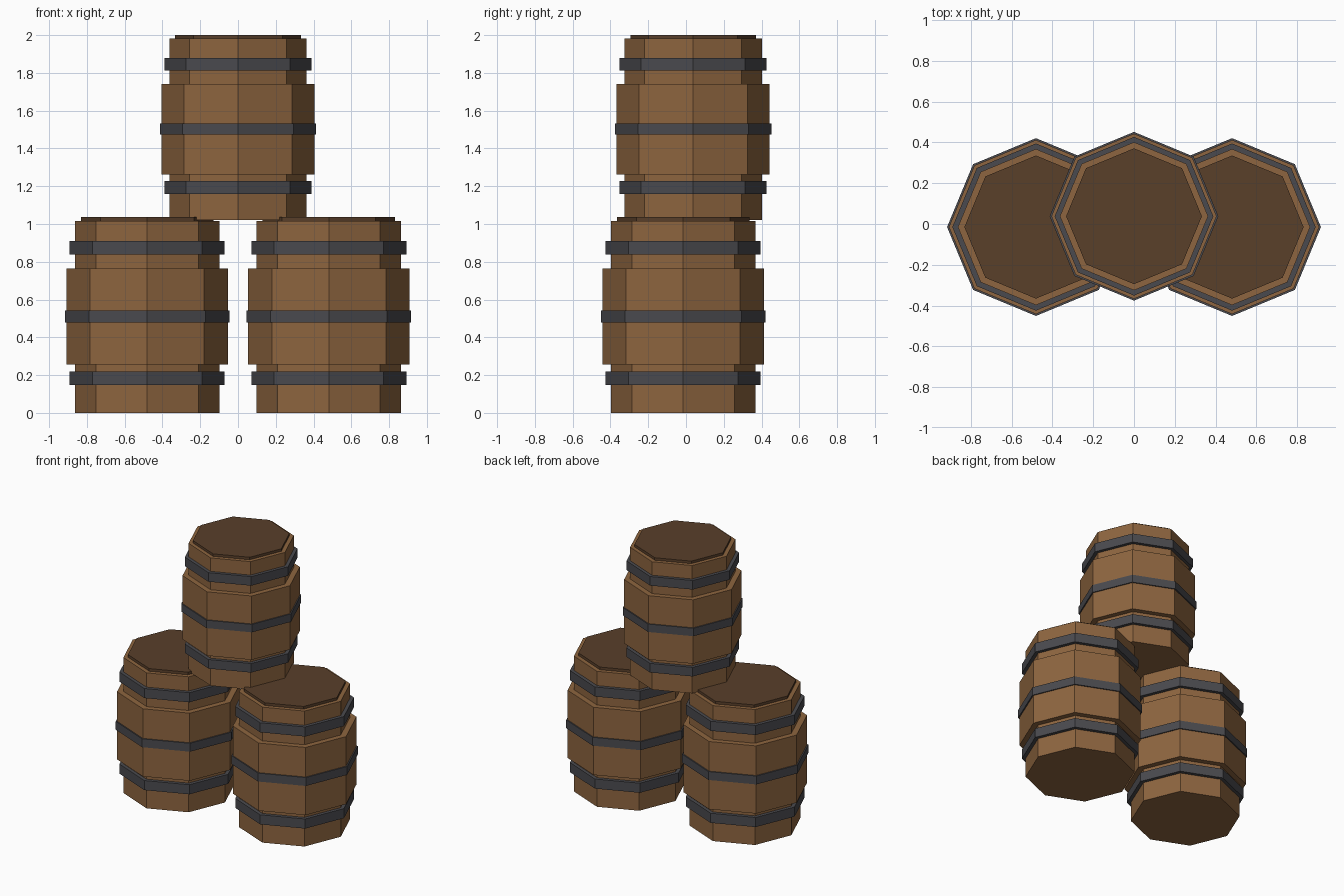
import bpy, bmesh
from math import cos, sin, pi

if "Cube" in bpy.data.objects:
    bpy.data.objects.remove(bpy.data.objects["Cube"])

SIDES = 8


def material(name, rgb):
    m = bpy.data.materials.new(name)
    m.diffuse_color = (*rgb, 1)
    m.use_nodes = True
    m.node_tree.nodes["Principled BSDF"].inputs["Base Color"].default_value = m.diffuse_color
    return m


WOOD = material("wood", (0.27, 0.13, 0.05))
LID = material("dark_wood", (0.10, 0.05, 0.023))
IRON = material("iron", (0.068, 0.068, 0.077))


def lathe(name, profile, mat, loc, scale, ring=False):
    """Turn an (r, z) profile, bottom to top, into a flat-sided solid or a closed ring."""
    bm = bmesh.new()
    loops = [[bm.verts.new((r * cos(2 * pi * i / SIDES), r * sin(2 * pi * i / SIDES), z))
              for i in range(SIDES)] for r, z in profile]
    pairs = list(zip(loops, loops[1:]))
    if ring:
        pairs.append((loops[-1], loops[0]))
    else:
        bm.faces.new(loops[0][::-1])
        bm.faces.new(loops[-1])
    for a, b in pairs:
        for i in range(SIDES):
            j = (i + 1) % SIDES
            bm.faces.new((a[i], a[j], b[j], b[i]))
    bmesh.ops.recalc_face_normals(bm, faces=bm.faces[:])
    me = bpy.data.meshes.new(name)
    bm.to_mesh(me)
    bm.free()
    me.materials.append(mat)
    ob = bpy.data.objects.new(name, me)
    ob.location, ob.scale = loc, scale
    bpy.context.collection.objects.link(ob)


def barrel(prefix, loc, scale=(1, 1, 1)):
    end, belly, height = 0.383, 0.427, 1.017
    # stepped staves: narrow ends, wide belly
    lathe(prefix + "_staves", [(end, 0), (end, 0.256), (belly, 0.256), (belly, 0.764),
                               (end, 0.764), (end, height)], WOOD, loc, scale)
    # raised lid
    lathe(prefix + "_lid", [(0.351, height - 0.01), (0.351, 1.037)], LID, loc, scale)
    # iron hoops: outer radius, inner radius, bottom, top
    for part, ro, ri, z0, z1 in (("lower", 0.41, end, 0.147, 0.219),
                                 ("middle", 0.436, belly, 0.479, 0.542),
                                 ("upper", 0.41, end, 0.838, 0.91)):
        ri -= 0.005
        lathe(f"{prefix}_{part}_hoop", [(ri, z0), (ro, z0), (ro, z1), (ri, z1)],
              IRON, loc, scale, ring=True)


# two barrels on the ground, a smaller one on top
barrel("left_barrel", (-0.481, -0.015, 0))
barrel("right_barrel", (0.481, -0.015, 0))
barrel("top_barrel", (0, 0.038, 1.021), (0.949, 0.949, 0.944))
